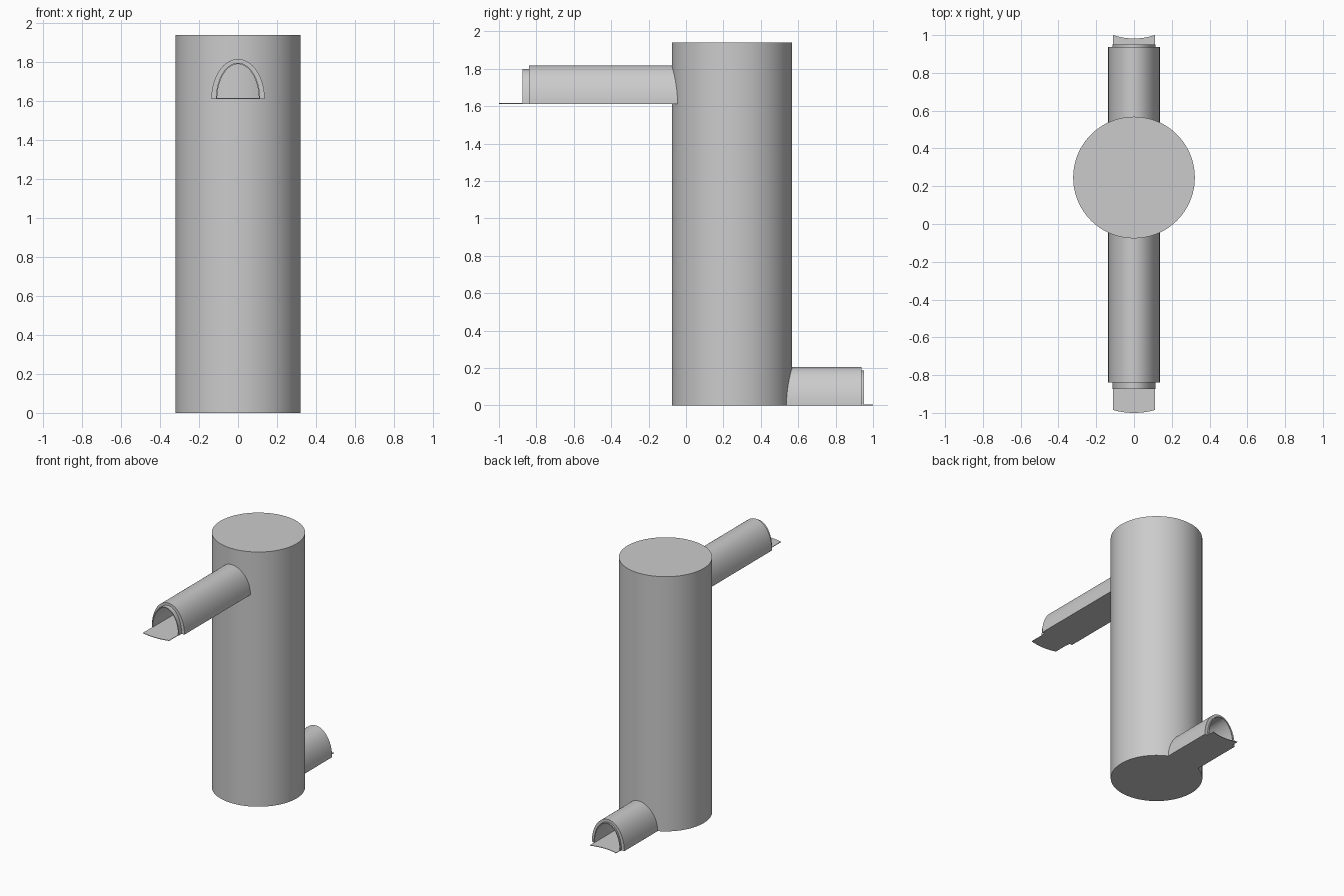
import bpy, bmesh, math

if "Cube" in bpy.data.objects:
    bpy.data.objects.remove(bpy.data.objects["Cube"])

CY, R, H = 0.246, 0.322, 1.94      # main cylinder centre, radius, height


def finish(name, bm):
    bmesh.ops.recalc_face_normals(bm, faces=bm.faces)
    me = bpy.data.meshes.new(name)
    bm.to_mesh(me)
    bm.free()
    ob = bpy.data.objects.new(name, me)
    bpy.context.collection.objects.link(ob)
    bpy.ops.object.select_all(action='DESELECT')
    ob.select_set(True)
    bpy.context.view_layer.objects.active = ob
    bpy.ops.object.shade_smooth_by_angle(angle=math.radians(30))
    return ob


def arch(rx, rz, n=32):
    return [(rx * math.cos(math.pi * i / n), rz * math.sin(math.pi * i / n))
            for i in range(n + 1)]


def arch_shell(name, z0, y0, y1, outer, inner):
    """Hollow half-elliptical tunnel running along y."""
    bm = bmesh.new()
    rows = [[bm.verts.new((x, y, z0 + z)) for x, z in arch(*size)]
            for size, y in ((outer, y0), (outer, y1), (inner, y1), (inner, y0))]
    for a, b in zip(rows, rows[1:] + rows[:1]):
        for i in range(len(a) - 1):
            bm.faces.new((a[i], a[i + 1], b[i + 1], b[i]))
    for end in (0, -1):
        bm.faces.new([r[end] for r in rows])
    return finish(name, bm)


def floor_plate(name, z0, y0, y_step, y_corner, y_mid, t=0.004):
    """Thin floor, narrowing to a tongue with a curved tip."""
    w, n = 0.11, 16
    pts = [(-0.137, y0), (-0.137, y_step), (-w, y_step)]
    for i in range(n + 1):
        u = -1 + 2 * i / n
        pts.append((w * u, y_mid + (y_corner - y_mid) * u * u))
    pts += [(w, y_step), (0.137, y_step), (0.137, y0)]
    bm = bmesh.new()
    face = bm.faces.new([bm.verts.new((x, y, z0)) for x, y in pts])
    ext = bmesh.ops.extrude_face_region(bm, geom=[face])
    top = [v for v in ext['geom'] if isinstance(v, bmesh.types.BMVert)]
    bmesh.ops.translate(bm, verts=top, vec=(0, 0, t))
    return finish(name, bm)


# Main upright body
bm = bmesh.new()
bmesh.ops.create_cone(bm, cap_ends=True, segments=96, radius1=R, radius2=R, depth=H)
bmesh.ops.translate(bm, verts=bm.verts, vec=(0, CY, H / 2))
finish("body", bm)

# Spouts: sleeve, protruding liner and floor with tongue
for name, z0, y0, y_sleeve, y_liner, y_corner, y_mid in (
        ("upper_front", 1.612, -0.03, -0.84, -0.874, -0.985, -1.0),
        ("lower_back", 0.0, 0.525, 0.938, 0.951, 1.0, 0.982)):
    arch_shell(name + "_sleeve", z0, y0, y_sleeve, (0.137, 0.205), (0.112, 0.184))
    arch_shell(name + "_liner", z0, y0, y_liner, (0.1135, 0.1855), (0.107, 0.179))
    floor_plate(name + "_floor", z0, y0, y_sleeve, y_corner, y_mid)
